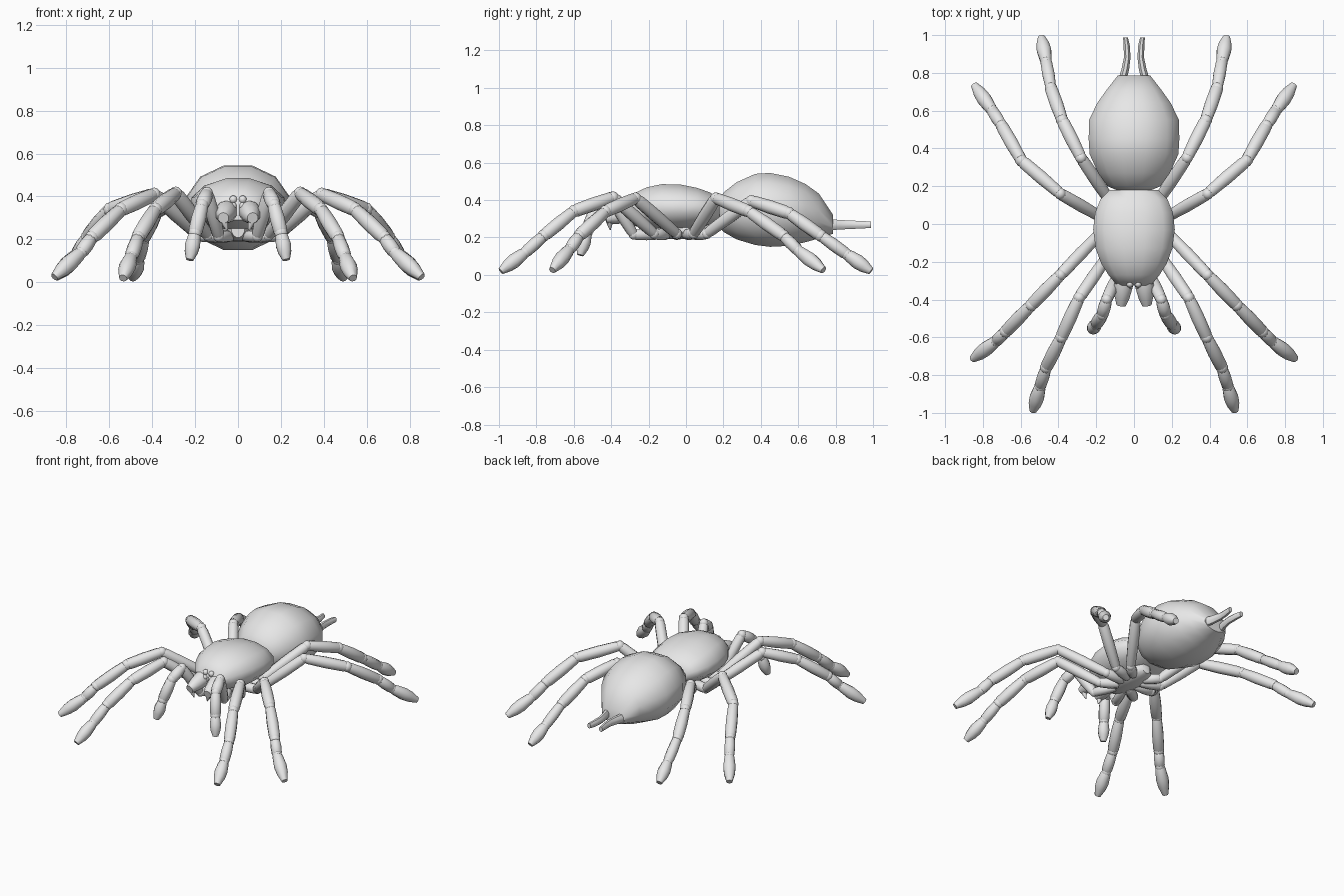
import bpy, bmesh, math
from mathutils import Vector

cube = bpy.data.objects.get("Cube")
if cube:
    bpy.data.objects.remove(cube, do_unlink=True)

COLOUR = (0.8, 0.8, 0.8, 1)
grey = bpy.data.materials.new("plain_grey")
grey.use_nodes = True
grey.diffuse_color = COLOUR
grey.node_tree.nodes["Principled BSDF"].inputs["Base Color"].default_value = COLOUR


def finish(name, bm, mirror=False, angle=50):
    bmesh.ops.recalc_face_normals(bm, faces=bm.faces)
    mesh = bpy.data.meshes.new(name)
    bm.to_mesh(mesh)
    bm.free()
    mesh.materials.append(grey)
    mesh.shade_smooth()
    mesh.set_sharp_from_angle(angle=math.radians(angle))
    obj = bpy.data.objects.new(name, mesh)
    bpy.context.collection.objects.link(obj)
    if mirror:
        obj.modifiers.new("Mirror", 'MIRROR').use_mirror_merge = False


def skin(bm, rings):
    """Join rings of points into a closed tube."""
    loops = [[bm.verts.new(p) for p in ring] for ring in rings]
    n = len(loops[0])
    for a, b in zip(loops, loops[1:]):
        for i in range(n):
            bm.faces.new((a[i], a[(i + 1) % n], b[(i + 1) % n], b[i]))
    bm.faces.new(loops[0])
    bm.faces.new(loops[-1])


def body(name, sections, sides=12):
    """Loft along y; a section is y, half width, bottom, top."""
    bm = bmesh.new()
    turn = [2 * math.pi * (i + 0.5) / sides for i in range(sides)]
    flat = math.cos(math.pi / sides)
    skin(bm, [[(w * math.sin(a) / flat, y, (lo + hi) / 2 + (hi - lo) / 2 * math.cos(a) / flat)
               for a in turn] for y, w, lo, hi in sections])
    finish(name, bm)


def tube(bm, a, b, radius, profile, sides=10):
    """Segment from a to b with a profile of (position, radius factor)."""
    a, b = Vector(a), Vector(b)
    axis = (b - a).normalized()
    side = axis.cross(Vector((0, 0, 1))).normalized()
    up = side.cross(axis)
    turn = [2 * math.pi * (i + 0.5) / sides for i in range(sides)]
    skin(bm, [[a.lerp(b, t) + radius * f * (side * math.cos(w) + up * math.sin(w))
               for w in turn] for t, f in profile])


def ball(bm, p, r):
    made = bmesh.ops.create_uvsphere(bm, u_segments=10, v_segments=6, radius=r)
    bmesh.ops.translate(bm, verts=made["verts"], vec=p)


SEGMENT = [(0, 0.7), (0.08, 0.88), (0.5, 1), (0.92, 0.95), (1, 0.75)]
FOOT = [(0, 0.65), (0.1, 0.82), (0.45, 1), (0.7, 0.88), (1, 0.48)]


def limb(name, points, radii):
    bm = bmesh.new()
    last = len(points) - 2
    for i, (a, b) in enumerate(zip(points, points[1:])):
        tube(bm, a, b, radii[i], FOOT if i == last else SEGMENT)
        if i:
            ball(bm, a, radii[i - 1] * 0.9)
    finish(name, bm, mirror=True)


# Abdomen and head-thorax
body("abdomen", [(0.17, 0.07, 0.27, 0.38), (0.2, 0.14, 0.23, 0.44), (0.27, 0.19, 0.19, 0.495),
                 (0.37, 0.235, 0.16, 0.54), (0.45, 0.24, 0.15, 0.545), (0.55, 0.238, 0.155, 0.525),
                 (0.64, 0.195, 0.175, 0.485), (0.71, 0.145, 0.195, 0.435), (0.787, 0.085, 0.22, 0.32)])
body("head_thorax", [(0.18, 0.13, 0.29, 0.4), (0.13, 0.178, 0.27, 0.44), (0.06, 0.206, 0.25, 0.465),
                     (-0.03, 0.216, 0.24, 0.483), (-0.13, 0.203, 0.24, 0.485), (-0.21, 0.173, 0.25, 0.468),
                     (-0.27, 0.135, 0.26, 0.44), (-0.325, 0.09, 0.29, 0.39)])
body("sternum", [(0.12, 0.03, 0.21, 0.28), (0.07, 0.08, 0.195, 0.28), (-0.04, 0.1, 0.19, 0.28),
                 (-0.16, 0.07, 0.195, 0.28), (-0.21, 0.03, 0.21, 0.28)])

# Legs, from the hip under the body to the foot
LEG_RADII = [0.032, 0.035, 0.037, 0.037, 0.034, 0.04]
limb("front_leg", [(0.04, -0.1, 0.215), (0.14, -0.17, 0.22), (0.29, -0.39, 0.415), (0.385, -0.6, 0.34),
                   (0.465, -0.76, 0.21), (0.497, -0.86, 0.12), (0.535, -0.99, 0.02)], LEG_RADII)
limb("second_leg", [(0.05, -0.05, 0.215), (0.18, -0.05, 0.22), (0.39, -0.27, 0.41), (0.545, -0.43, 0.34),
                    (0.68, -0.57, 0.21), (0.73, -0.62, 0.14), (0.855, -0.715, 0.025)], LEG_RADII)
limb("third_leg", [(0.05, 0, 0.215), (0.18, 0.04, 0.22), (0.39, 0.16, 0.41), (0.595, 0.335, 0.34),
                   (0.7, 0.52, 0.21), (0.75, 0.6, 0.13), (0.845, 0.735, 0.025)], LEG_RADII)
limb("rear_leg", [(0.04, 0.04, 0.215), (0.12, 0.11, 0.22), (0.28, 0.35, 0.395), (0.38, 0.55, 0.33),
                  (0.44, 0.72, 0.21), (0.465, 0.86, 0.11), (0.49, 0.99, 0.02)], LEG_RADII)

# Short feelers beside the mouth
limb("feeler", [(0.03, -0.14, 0.215), (0.09, -0.28, 0.215), (0.145, -0.4, 0.415), (0.167, -0.48, 0.36),
                (0.2, -0.53, 0.23), (0.225, -0.565, 0.105)], [0.03, 0.033, 0.035, 0.036, 0.037])

# Jaws with fangs
bm = bmesh.new()
tube(bm, (0.05, -0.28, 0.34), (0.068, -0.43, 0.3), 0.052,
     [(0, 0.9), (0.3, 1), (0.7, 0.8), (1, 0.5)])
tube(bm, (0.068, -0.41, 0.3), (0.05, -0.405, 0.24), 0.018, [(0, 1), (0.5, 0.8), (1, 0.15)])
finish("jaw", bm, mirror=True)

# Eyes in two small rows
bm = bmesh.new()
for x, y, z in ((0.022, -0.318, 0.386), (0.024, -0.325, 0.355)):
    ball(bm, (x, y, z), 0.019)
finish("eyes", bm, mirror=True)

# Tail spinnerets, gently bowed
bm = bmesh.new()
path = [(0.062, 0.76), (0.046, 0.82), (0.036, 0.88), (0.038, 0.94), (0.045, 0.988)]
skin(bm, [[(x + w * math.cos(a), y, 0.268 + h * math.sin(a))
           for a in [math.pi * (i + 0.5) / 4 for i in range(8)]]
          for (x, y), w, h in zip(path, (0.024, 0.022, 0.019, 0.018, 0.014),
                                  (0.032, 0.028, 0.024, 0.022, 0.018))])
finish("spinneret", bm, mirror=True)
